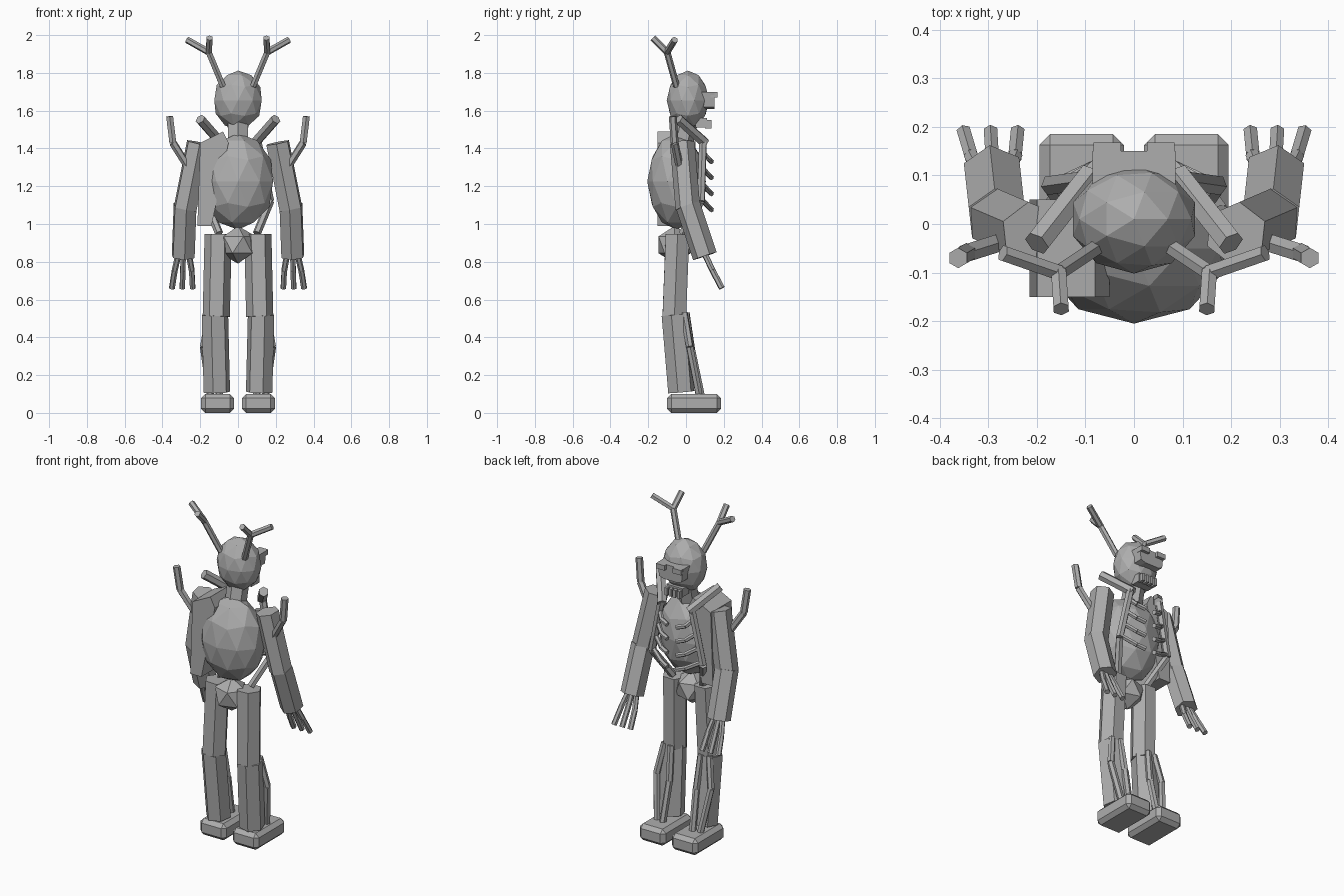
import bpy, bmesh, math
from mathutils import Vector, Matrix

if "Cube" in bpy.data.objects:
    bpy.data.objects.remove(bpy.data.objects["Cube"])

grey = bpy.data.materials.new("stone_grey")
grey.diffuse_color = (0.42, 0.42, 0.42, 1)
grey.use_nodes = True
grey.node_tree.nodes["Principled BSDF"].inputs["Base Color"].default_value = grey.diffuse_color


def finish(name, bm):
    me = bpy.data.meshes.new(name)
    bmesh.ops.recalc_face_normals(bm, faces=bm.faces)
    bm.to_mesh(me)
    bm.free()
    me.materials.append(grey)
    ob = bpy.data.objects.new(name, me)
    bpy.context.collection.objects.link(ob)
    return ob


def ball(name, centre, size, sub):
    bm = bmesh.new()
    m = Matrix.Translation(centre) @ Matrix.Diagonal((*size, 1))
    bmesh.ops.create_icosphere(bm, subdivisions=sub, radius=1, matrix=m)
    return finish(name, bm)


def box(name, lo, hi, bevel=0):
    lo, hi = Vector(lo), Vector(hi)
    bm = bmesh.new()
    m = Matrix.Translation((lo + hi) / 2) @ Matrix.Diagonal((*(hi - lo), 1))
    bmesh.ops.create_cube(bm, size=1, matrix=m)
    if bevel:
        bmesh.ops.bevel(bm, geom=bm.edges[:], offset=bevel, segments=1, affect='EDGES')
    return finish(name, bm)


def rod(name, points, radius, sides=6):
    """Chain of straight prisms along the points."""
    bm = bmesh.new()
    pts = [Vector(p) for p in points]
    for a, b in zip(pts, pts[1:]):
        d = b - a
        m = Matrix.Translation((a + b) / 2) @ d.to_track_quat('Z', 'Y').to_matrix().to_4x4()
        bmesh.ops.create_cone(bm, cap_ends=True, segments=sides, radius1=radius,
                              radius2=radius, depth=d.length, matrix=m)
    return finish(name, bm)


def prism(name, outline, y0, y1):
    """Outline in x and z, extruded along y."""
    bm = bmesh.new()
    face = bm.faces.new([bm.verts.new((x, y0, z)) for x, z in outline])
    ext = bmesh.ops.extrude_face_region(bm, geom=[face])
    bmesh.ops.translate(bm, vec=(0, y1 - y0, 0),
                        verts=[v for v in ext['geom'] if isinstance(v, bmesh.types.BMVert)])
    return finish(name, bm)


# Body core
ball("head", (0, 0.01, 1.655), (0.132, 0.112, 0.157), 2)
rod("neck", [(0, -0.02, 1.44), (0, 0.0, 1.53)], 0.06)
ball("torso", (0, -0.05, 1.225), (0.195, 0.155, 0.255), 2)
ball("pelvis", (0, -0.06, 0.89), (0.105, 0.1, 0.1), 1)
prism("shoulder_plate", [(-0.215, 0.99), (-0.14, 0.99), (-0.05, 1.43),
                         (-0.08, 1.49), (-0.2, 1.43)], -0.15, 0.05)

# Face mask, eyes and teeth
prism("mask", [(-0.085, 1.7), (0.085, 1.7), (0.075, 1.62), (0.045, 1.61),
               (-0.045, 1.61), (-0.075, 1.62)], 0.08, 0.15)
box("jaw", (-0.055, 0.05, 1.51), (0.055, 0.11, 1.56))
for i in range(4):
    x = -0.042 + i * 0.028
    box("tooth", (x - 0.009, 0.1, 1.505), (x + 0.009, 0.135, 1.55))

for s, side in ((1, "right"), (-1, "left")):
    def limb(name, points, radius, sides=6):
        rod(f"{side}_{name}", [(s * x, y, z) for x, y, z in points], radius, sides)

    ex = s * 0.055
    box(side + "_eye", (ex - 0.028, 0.13, 1.67), (ex + 0.028, 0.168, 1.7))

    # Forked antlers
    fork = (0.155, -0.1, 1.91)
    limb("antler", [(0.08, -0.05, 1.73), fork, (0.15, -0.175, 1.985)], 0.018)
    limb("antler_branch", [fork, (0.27, -0.06, 1.975)], 0.018)

    # Arms and fingers
    limb("upper_arm", [(0.21, -0.02, 1.43), (0.28, 0.01, 1.08)], 0.066)
    limb("forearm", [(0.28, 0.01, 1.1), (0.29, 0.1, 0.83)], 0.066)
    for x0, x1, x2 in ((0.26, 0.245, 0.24), (0.29, 0.292, 0.295), (0.315, 0.335, 0.35)):
        limb("finger", [(x0, 0.1, 0.84), (x1, 0.14, 0.755), (x2, 0.19, 0.66)], 0.016)

    # Bent spike on the arm, collar bar and rib frame
    limb("arm_spike", [(0.25, -0.03, 1.28), (0.345, -0.06, 1.43), (0.362, -0.07, 1.57)], 0.021)
    limb("collar_bar", [(0.2, -0.04, 1.555), (0.09, 0.1, 1.43)], 0.028)
    limb("chest_bar", [(0.1, 0.09, 1.45), (0.17, 0.08, 1.12), (0.1, -0.02, 0.95)], 0.022)
    for i in range(4):
        z = 1.33 - i * 0.085
        x = 0.12 + i * 0.015
        limb("rib", [(x, 0.08, z + 0.06), (0.08, 0.12, z + 0.015), (0.03, 0.135, z)], 0.014)

    # Legs with tendon rods
    limb("thigh", [(0.105, -0.045, 0.945), (0.115, -0.062, 0.51)], 0.072)
    limb("shin", [(0.122, -0.06, 0.52), (0.112, -0.025, 0.11)], 0.072)
    limb("outer_tendon", [(0.15, -0.01, 0.53), (0.182, 0.02, 0.35), (0.145, 0.07, 0.09)], 0.02)
    limb("inner_tendon", [(0.1, -0.0, 0.53), (0.09, 0.03, 0.33), (0.1, 0.08, 0.09)], 0.02)

    # Feet
    fx = s * 0.108
    box(side + "_foot", (fx - 0.087, -0.1, 0), (fx + 0.087, 0.185, 0.1), 0.022)
